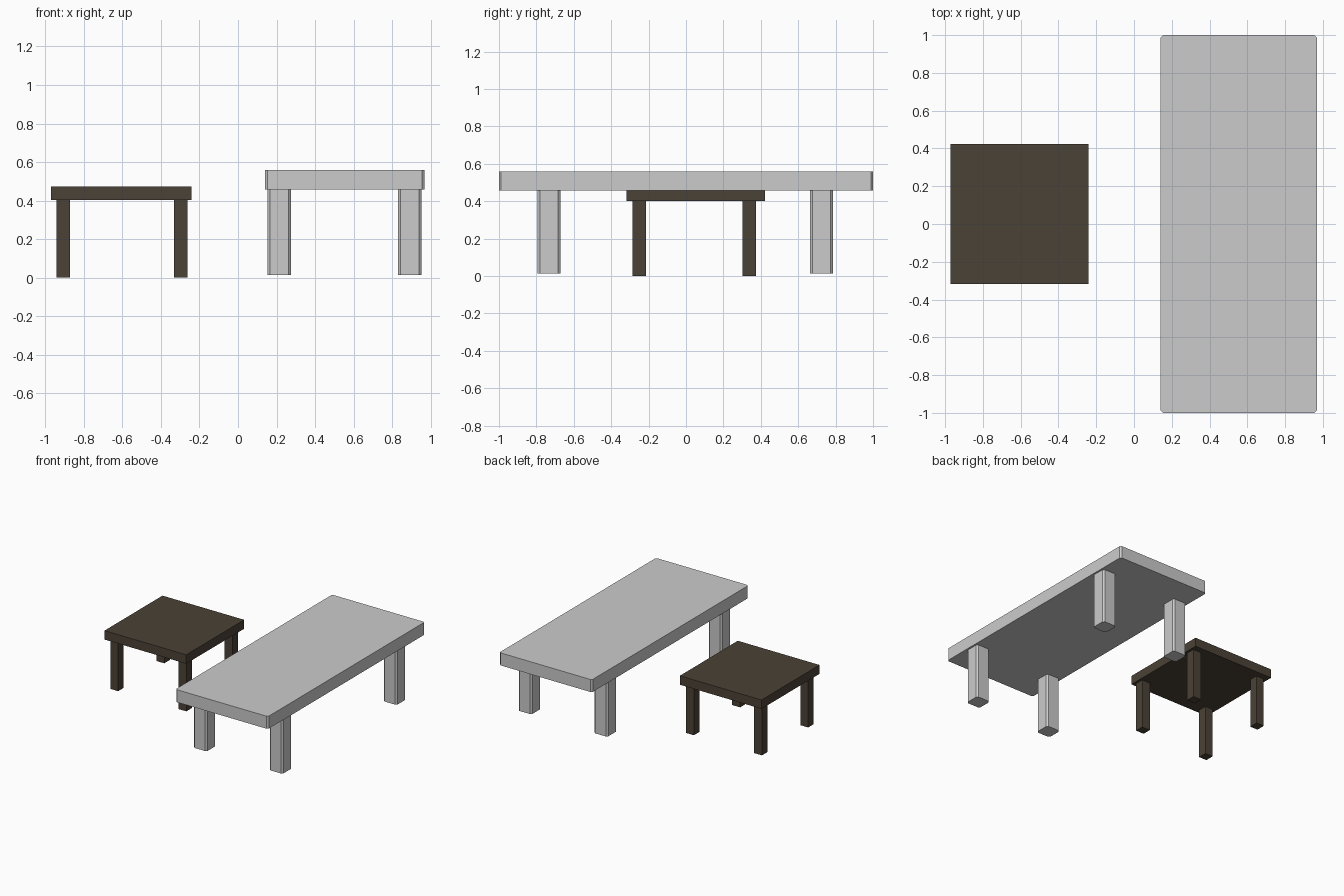
import bpy
import bmesh

if "Cube" in bpy.data.objects:
    bpy.data.objects.remove(bpy.data.objects["Cube"])

wood = bpy.data.materials.new("dark_wood")
wood.diffuse_color = (0.07, 0.054, 0.037, 1)
wood.use_nodes = True
wood.node_tree.nodes["Principled BSDF"].inputs["Base Color"].default_value = wood.diffuse_color


def box(name, x, y, z, chamfer=0, mat=None):
    """Box from (min, max) ranges, optionally chamfering the upright edges."""
    bm = bmesh.new()
    bmesh.ops.create_cube(bm, size=1)
    for v in bm.verts:
        for i, (lo, hi) in enumerate((x, y, z)):
            v.co[i] = hi if v.co[i] > 0 else lo
    if chamfer:
        upright = [e for e in bm.edges
                   if abs(e.verts[0].co.z - e.verts[1].co.z) > 1e-4]
        bmesh.ops.bevel(bm, geom=upright, offset=chamfer, segments=1,
                        affect='EDGES', profile=0.5)
    bmesh.ops.recalc_face_normals(bm, faces=bm.faces)
    # origin at the middle of the part
    centre = [(r[0] + r[1]) / 2 for r in (x, y, z)]
    bmesh.ops.translate(bm, verts=bm.verts, vec=[-c for c in centre])
    me = bpy.data.meshes.new(name)
    bm.to_mesh(me)
    bm.free()
    ob = bpy.data.objects.new(name, me)
    ob.location = centre
    bpy.context.collection.objects.link(ob)
    if mat:
        me.materials.append(mat)
    return ob


def table(prefix, top, legs_x, legs_y, leg_z, chamfers=(0, 0), mat=None):
    box(prefix + "_top", *top, chamfers[0], mat)
    for side, x in zip(("left", "right"), legs_x):
        for end, y in zip(("front", "back"), legs_y):
            box(f"{prefix}_{end}_{side}_leg", x, y, leg_z, chamfers[1], mat)


# Small dark side table
table("side_table",
      ((-0.971, -0.241), (-0.317, 0.423), (0.402, 0.474)),
      ((-0.941, -0.871), (-0.333, -0.261)),
      ((-0.286, -0.215), (0.303, 0.375)),
      (0, 0.402), mat=wood)

# Long grey table
table("long_table",
      ((0.141, 0.968), (-1, 1), (0.458, 0.559)),
      ((0.154, 0.275), (0.831, 0.953)),
      ((-0.793, -0.672), (0.663, 0.785)),
      (0.013, 0.458), chamfers=(0.012, 0.013))
